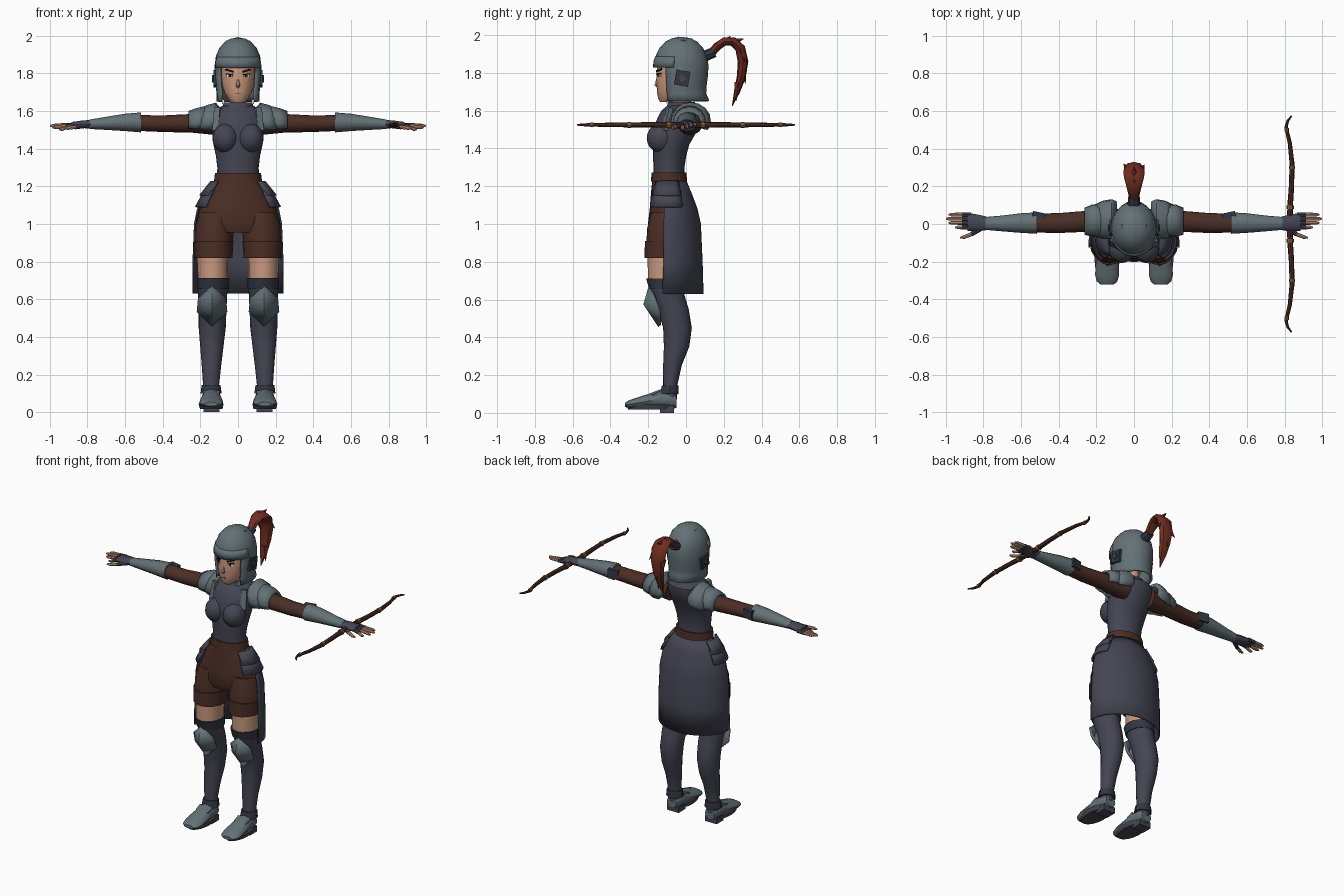
import bpy, bmesh, math
from mathutils import Vector, Matrix

X, Y, Z = Vector((1, 0, 0)), Vector((0, 1, 0)), Vector((0, 0, 1))
COLORS = {
    "navy_cloth": (.060, .060, .088), "grey_steel": (.125, .165, .180),
    "brown_leather": (.070, .027, .018), "skin": (.60, .32, .21),
    "red_hair": (.16, .026, .014), "dark_plate": (.032, .037, .055),
    "gold": (.25, .13, .03), "black": (.012, .009, .009), "white": (.7, .72, .7),
}
MATS = {}
for key, rgb in COLORS.items():
    MATS[key] = bpy.data.materials.new(key)
    MATS[key].diffuse_color = (*rgb, 1)


def finish(name, bm, mat, mirror=False, thick=0):
    bmesh.ops.recalc_face_normals(bm, faces=bm.faces)
    me = bpy.data.meshes.new(name)
    bm.to_mesh(me)
    bm.free()
    me.materials.append(MATS[mat])
    ob = bpy.data.objects.new(name, me)
    bpy.context.collection.objects.link(ob)
    if thick:
        m = ob.modifiers.new("thickness", 'SOLIDIFY')
        m.thickness, m.offset = thick, 0
    if mirror:
        ob.modifiers.new("mirror", 'MIRROR')
    return ob


def sweep(name, rings, mat, u=X, axis=None, n=16, arc=None, cut=None, cap=True,
          mirror=False, thick=0):
    """Rings are (x, y, z, radius along u, radius across); axis fixes the ring plane."""
    bm = bmesh.new()
    loops = []
    a0, a1 = arc or (0, 360)
    count = n + 1 if arc else n
    pos = [Vector(r[:3]) for r in rings]
    for i, r in enumerate(rings):
        t = axis or (pos[min(i + 1, len(pos) - 1)] - pos[max(i - 1, 0)]).normalized()
        v = t.cross(u).normalized()
        ang = [math.radians(a0 + (a1 - a0) * k / n) for k in range(count)]
        loops.append([bm.verts.new(pos[i] + u * r[3] * math.cos(a) + v * r[4] * math.sin(a))
                      for a in ang])
    for p, q in zip(loops, loops[1:]):
        for k in range(n):
            j = (k + 1) % count
            bm.faces.new((p[k], p[j], q[j], q[k]))
    if cap and not arc:
        bm.faces.new(loops[0])
        bm.faces.new(loops[-1])
    if cut:
        dead = [f for f in bm.faces if cut(f.calc_center_median())]
        bmesh.ops.delete(bm, geom=dead, context='FACES')
    return finish(name, bm, mat, mirror, thick)


def body(name, rows, mat, **kw):
    """Upright centred part from (z, y, half width, half depth)."""
    return sweep(name, [(0, y, z, a, b) for z, y, a, b in rows], mat, axis=Z, **kw)


def limb(name, rows, mat, **kw):
    """Mirrored upright part from (z, x, y, half width, half depth)."""
    return sweep(name, [(x, y, z, a, b) for z, x, y, a, b in rows], mat, axis=Z, mirror=True, **kw)


def arm(name, rows, mat, **kw):
    """Mirrored sideways part from (x, y, z, half depth, half height)."""
    return sweep(name, rows, mat, u=Y, axis=X, mirror=True, **kw)


def box(name, at, size, mat, rx=0, ry=0, rz=0, mirror=True):
    bm = bmesh.new()
    rot = Matrix.Rotation(math.radians(rz), 4, 'Z') @ Matrix.Rotation(math.radians(ry), 4, 'Y') \
        @ Matrix.Rotation(math.radians(rx), 4, 'X')
    bmesh.ops.create_cube(bm, size=1, matrix=Matrix.Translation(at) @ rot @ Matrix.Diagonal((*size, 1)))
    return finish(name, bm, mat, mirror)


# Torso, bust, collar, belt
body("torso", [(1.22, -.09, .112, .083), (1.30, -.09, .11, .082), (1.36, -.087, .117, .088),
               (1.42, -.08, .13, .097), (1.50, -.055, .138, .118), (1.56, -.032, .142, .12),
               (1.60, -.02, .13, .11), (1.63, -.02, .08, .075)], "navy_cloth", n=20)
bm = bmesh.new()
bmesh.ops.create_uvsphere(bm, u_segments=16, v_segments=10, radius=1, matrix=Matrix.Translation(
    (.066, -.132, 1.455)) @ Matrix.Diagonal((.07, .076, .078, 1)))
finish("bust", bm, "navy_cloth", mirror=True)
body("collar", [(1.585, -.03, .10, .10), (1.62, -.025, .083, .08), (1.645, -.022, .078, .07)],
     "navy_cloth")
body("belt", [(1.225, -.09, .128, .096), (1.272, -.09, .122, .092)], "brown_leather", n=20)

# Shorts with cuffs
body("shorts_hips", [(1.24, -.09, .115, .088), (1.17, -.087, .158, .098), (1.08, -.08, .202, .112),
                     (1.0, -.08, .222, .122), (.955, -.085, .19, .10)], "brown_leather", n=24)
limb("shorts_leg", [(1.06, .115, -.085, .09, .10), (.98, .125, -.09, .105, .115),
                    (.90, .13, -.095, .102, .115), (.82, .13, -.098, .098, .112)], "brown_leather")
limb("shorts_cuff", [(.91, .13, -.098, .106, .12), (.82, .13, -.101, .10, .118)], "brown_leather")

# Open-fronted long skirt and hip plates
body("skirt", [(1.225, -.09, .125, .09), (1.16, -.095, .172, .122), (1.08, -.10, .214, .157),
               (1.0, -.10, .230, .175), (.80, -.10, .238, .184), (.63, -.105, .238, .194)],
     "navy_cloth", n=28, arc=(-6, 186), thick=.008)
for name, top, low, out in (("hip_plate_upper", 1.225, 1.15, .0), ("hip_plate_lower", 1.175, 1.09, .022)):
    sweep(name, [(0, -.09, top, .14 + out * 1.6, .105 + out), (0, -.09, low, .20 + out, .13 + out)],
          "navy_cloth", axis=Z, n=5, arc=(-40, 28), thick=.014, mirror=True)

# Legs
limb("thigh", [(.86, .135, -.10, .083, .105), (.68, .134, -.105, .08, .095)], "skin")
limb("stocking", [(.705, .132, -.108, .083, .098), (.62, .135, -.092, .077, .085),
                  (.55, .135, -.068, .074, .082), (.45, .137, -.045, .072, .076),
                  (.35, .139, -.05, .062, .067), (.25, .141, -.072, .052, .049),
                  (.15, .143, -.083, .043, .038), (.07, .143, -.085, .042, .038)], "navy_cloth")
limb("stocking_band", [(.712, .132, -.109, .087, .102), (.655, .133, -.10, .084, .095)], "dark_plate")
limb("ankle_cuff", [(.145, .143, -.084, .05, .046), (.10, .143, -.088, .056, .052)], "dark_plate", n=10)

# Faceted knee guard
bm = bmesh.new()
rim = [(0, -.19, .67), (.07, -.165, .605), (.077, -.14, .535), (0, -.14, .46),
       (-.077, -.14, .535), (-.07, -.165, .605)]
rim = [bm.verts.new((.138 + x, y, z)) for x, y, z in rim]
peak = bm.verts.new((.138, -.218, .575))
for i in range(6):
    bm.faces.new((rim[i], rim[(i + 1) % 6], peak))
finish("knee_guard", bm, "grey_steel", mirror=True, thick=.016)

# Boots with soles and heels
sweep("boot", [(.142, -.05, .062, .036, .036), (.142, -.08, .07, .047, .05), (.142, -.14, .073, .052, .05),
               (.142, -.20, .062, .06, .038), (.143, -.27, .05, .064, .028), (.143, -.305, .045, .055, .02),
               (.143, -.322, .043, .035, .011)], "grey_steel", axis=Y, n=12, mirror=True)
limb("boot_sole", [(.018, .142, -.19, .06, .115), (.045, .143, -.19, .067, .132)], "navy_cloth")
box("boot_heel", (.142, -.10, .02), (.085, .075, .04), "navy_cloth")
box("boot_strap", (.142, -.155, .095), (.09, .05, .022), "grey_steel", rx=22)

# Arms
arm("upper_arm", [(.09, .02, 1.535, .07, .065), (.24, .015, 1.535, .056, .05),
                  (.40, .005, 1.533, .053, .044), (.54, .005, 1.537, .05, .042)], "brown_leather")
arm("bracer", [(.515, .005, 1.54, .057, .053), (.60, .005, 1.54, .052, .046),
               (.70, .003, 1.535, .042, .035), (.79, .003, 1.53, .034, .025)], "grey_steel", n=12)
box("elbow_plate", (.505, .045, 1.545), (.07, .035, .06), "dark_plate", rz=12)
arm("shoulder_cap", [(.095, .025, 1.555, .09, .055), (.12, .025, 1.548, .10, .09),
                     (.165, .022, 1.54, .095, .085), (.20, .02, 1.535, .08, .068)],
    "grey_steel", n=10, arc=(-28, 208), thick=.014)
arm("shoulder_lame", [(.165, .02, 1.545, .083, .078), (.22, .018, 1.54, .08, .07),
                      (.262, .015, 1.537, .066, .058)], "grey_steel", n=10, arc=(-28, 208), thick=.012)
box("chest_strap", (.112, -.098, 1.555), (.034, .024, .125), "grey_steel", rx=-12, rz=25)

# Hands
arm("glove", [(.77, .003, 1.53, .033, .024), (.82, .005, 1.53, .043, .022),
              (.885, .012, 1.527, .048, .016)], "navy_cloth", n=10)
for i, (y, tip, dz) in enumerate(((.05, .985, .0), (.028, 1.0, -.003), (.006, .985, -.012), (-.018, .95, -.022))):
    mid = .905
    arm(f"glove_finger_{i}", [(.865, y, 1.527, .012, .012), (mid + .01, y, 1.525 + dz * .4, .0115, .0115)],
        "navy_cloth", n=8)
    arm(f"finger_{i}", [(mid, y, 1.526 + dz * .4, .0105, .0105), (tip - .015, y, 1.525 + dz, .0095, .0095),
                        (tip, y, 1.525 + dz, .004, .004)], "skin", n=8)
sweep("glove_thumb", [(.81, -.02, 1.525, .015, .015), (.865, -.055, 1.515, .012, .012)],
      "navy_cloth", u=Z, n=8, mirror=True)
sweep("thumb", [(.86, -.053, 1.516, .0105, .0105), (.905, -.07, 1.51, .01, .01), (.925, -.073, 1.508, .004, .004)],
      "skin", u=Z, n=8, mirror=True)

# Neck and face
body("neck", [(1.58, -.02, .048, .048), (1.70, -.025, .045, .05)], "skin")
body("head", [(1.645, -.105, .032, .032), (1.665, -.09, .054, .058), (1.70, -.072, .074, .081),
              (1.74, -.06, .085, .096), (1.79, -.052, .091, .105), (1.86, -.04, .09, .11)], "skin", n=20)
sweep("nose", [(0, -.15, 1.775, .006, .006), (0, -.157, 1.735, .011, .012), (0, -.15, 1.722, .007, .006)],
      "skin", n=6, axis=Z)
box("mouth", (0, -.1515, 1.693), (.03, .006, .003), "brown_leather", mirror=False)
box("eye_white", (.045, -.143, 1.787), (.034, .006, .013), "white", rz=31)
box("iris", (.043, -.1455, 1.787), (.013, .006, .013), "black", rz=30)
box("eyelash", (.047, -.144, 1.796), (.042, .009, .005), "black", rz=32, ry=-6)
box("eyebrow", (.047, -.143, 1.815), (.05, .009, .008), "black", rz=32, ry=-14)
box("ear_stud", (.078, -.098, 1.65), (.012, .012, .022), "white")

# Helmet with face opening, brow, crest and side plates
body("helmet", [(1.65, -.018, .108, .135), (1.69, -.025, .106, .125), (1.73, -.026, .112, .128),
                (1.79, -.025, .117, .135), (1.843, -.025, .117, .137), (1.89, -.025, .111, .128),
                (1.93, -.025, .094, .108), (1.96, -.025, .068, .08), (1.978, -.025, .038, .045),
                (1.983, -.025, .004, .004)], "grey_steel", n=20, thick=.014,
     cut=lambda c: (c.z < 1.843 and c.y < -.098) or c.z < 1.651)
body("helmet_brow", [(1.828, -.025, .122, .144), (1.858, -.025, .122, .143), (1.885, -.025, .115, .134)],
     "grey_steel", n=14, arc=(195, 345), thick=.01)
sweep("helmet_crest", [(0, -.165, 1.85, .018, .006), (0, -.14, 1.91, .02, .008), (0, -.10, 1.958, .022, .008),
                       (0, -.04, 1.985, .022, .008), (0, .03, 1.975, .02, .008), (0, .09, 1.92, .016, .008)],
      "grey_steel", n=6)
sweep("helmet_side_fin", [(.05, -.06, 1.945, .006, .03), (.062, -.01, 1.955, .006, .022),
                          (.06, .06, 1.93, .003, .006)], "grey_steel", n=6, mirror=True)
box("helmet_side_plate", (.119, -.02, 1.772), (.024, .075, .08), "dark_plate", rx=-10)
box("helmet_side_rivet", (.134, -.02, 1.772), (.008, .03, .03), "navy_cloth", rx=35)

# Ponytail with tie and loose spikes
sweep("hair_tie", [(0, .09, 1.885, .035, .03), (0, .15, 1.91, .03, .027)], "dark_plate", n=8)
sweep("ponytail", [(0, .13, 1.90, .022, .022), (0, .165, 1.94, .032, .022), (0, .205, 1.967, .042, .022),
                   (0, .25, 1.965, .054, .024), (0, .287, 1.93, .056, .027), (0, .302, 1.86, .05, .028),
                   (0, .293, 1.78, .04, .024), (0, .27, 1.70, .026, .016), (0, .245, 1.625, .002, .002)],
      "red_hair", n=8)
for i, (a, b) in enumerate((((0, .20, 1.96), (0, .235, 1.995)), ((0, .25, 1.965), (0, .305, 1.98)),
                            ((.03, .28, 1.92), (.055, .315, 1.86)), ((-.03, .29, 1.88), (-.055, .32, 1.82)),
                            ((0, .30, 1.83), (0, .315, 1.74)), ((.01, .275, 1.75), (.02, .265, 1.65)))):
    sweep(f"hair_spike_{i}", [(*a, .024, .02), (*b, .001, .001)], "red_hair", n=5)

# Bow held in one hand
half = [(.0, .828, .015), (.10, .830, .015), (.20, .837, .014), (.32, .840, .013),
        (.43, .828, .011), (.515, .808, .009), (.55, .818, .007), (.575, .838, .004)]
path = [(x, -y, 1.525, r, r) for y, x, r in half[:0:-1]] + [(x, y, 1.525, r, r) for y, x, r in half]
sweep("bow", path, "brown_leather", u=Z, n=8)
for y, x, r in ((.09, .83, .019), (.30, .84, .016), (.50, .811, .012)):
    for s in (-1, 1):
        sweep("bow_band", [(x, s * y - .009, 1.525, r, r), (x, s * y + .009, 1.525, r, r)],
              "gold", u=Z, axis=Y, n=8)

# Smooth shading that keeps hard edges
bpy.ops.object.select_all(action='DESELECT')
for ob in bpy.context.scene.objects:
    ob.select_set(True)
    bpy.context.view_layer.objects.active = ob
bpy.ops.object.shade_smooth_by_angle(angle=math.radians(38))
